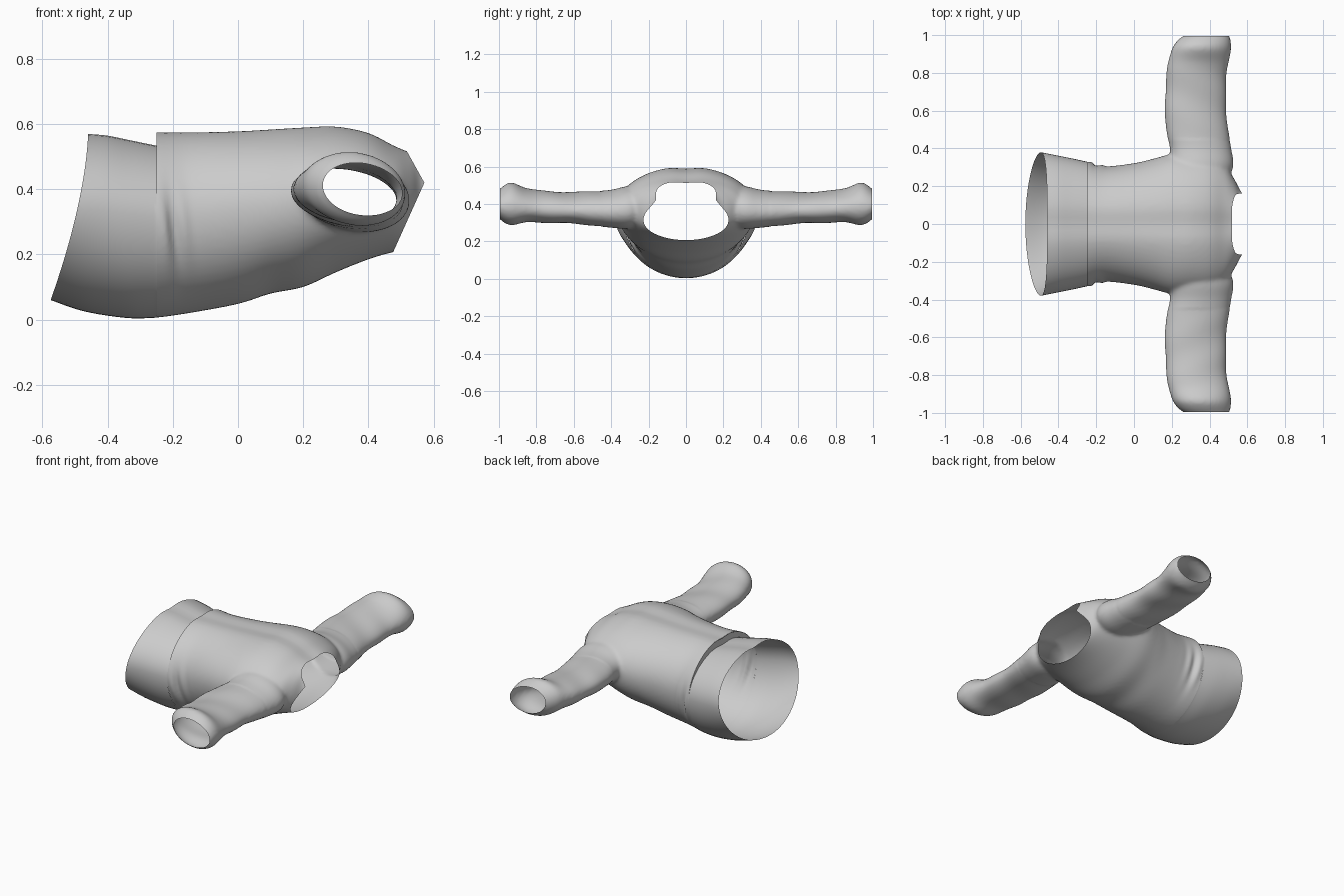
import bpy, bmesh
from math import sin, cos, pi, exp
from mathutils import Vector

if "Cube" in bpy.data.objects:
    bpy.data.objects.remove(bpy.data.objects["Cube"])

N = 64


def smooth_sections(rows, steps=6):
    """Catmull-Rom interpolation through rows of section numbers."""
    out = []
    for i in range(len(rows) - 1):
        a, b, c, d = (rows[max(0, min(len(rows) - 1, i + k))] for k in (-1, 0, 1, 2))
        for s in range(steps):
            t = s / steps
            out.append([0.5 * (2 * q + (r - p) * t + (2 * p - 5 * q + 4 * r - u) * t * t
                               + (3 * q - p - 3 * r + u) * t ** 3)
                        for p, q, r, u in zip(a, b, c, d)])
    return out + [rows[-1]]


def loft(bm, rings, caps):
    loops = [[bm.verts.new(p) for p in ring] for ring in rings]
    for a, b in zip(loops, loops[1:]):
        for i in range(N):
            j = (i + 1) % N
            bm.faces.new((a[i], a[j], b[j], b[i]))
    if caps:
        bm.faces.new(loops[0])
        bm.faces.new(loops[-1])


def body_ring(x_top, x_bottom, w, zc, zt, zb):
    """Egg-shaped section across the body, sheared from x_top to x_bottom."""
    ring = []
    for i in range(N):
        a = 2 * pi * i / N
        y = w * cos(a)
        z = zc + (zt - zc if sin(a) > 0 else zc - zb) * sin(a)
        t = max(0, (zt - z) / (zt - zb))
        if sin(a) > 0:
            z -= 0.012 * exp(-(y / 0.06) ** 2)      # shallow spine groove
        ring.append((x_top + (x_bottom - x_top) * t ** 1.6, y, z))
    return ring


def sleeve_ring(y, x0, x1, z0, z1):
    xc, rx, zc, rz = (x0 + x1) / 2, (x1 - x0) / 2, (z0 + z1) / 2, (z1 - z0) / 2
    return [(xc + rx * cos(a), y, zc + rz * sin(a) - 0.1 * rx * cos(a))
            for a in (2 * pi * i / N for i in range(N))]


def add_object(name, bm):
    bmesh.ops.recalc_face_normals(bm, faces=bm.faces[:])
    mesh = bpy.data.meshes.new(name)
    bm.to_mesh(mesh)
    bm.free()
    for p in mesh.polygons:
        p.use_smooth = True
    obj = bpy.data.objects.new(name, mesh)
    bpy.context.collection.objects.link(obj)
    return obj


# Torso sections: x, half width, z of widest point, top z, bottom z
torso = [(-.31, .335, .32, .584, .004), (-.25, .33, .315, .584, .006),
         (-.15, .306, .32, .584, .02), (0, .322, .34, .587, .048),
         (.1, .345, .35, .592, .08), (.2, .37, .37, .597, .10),
         (.3, .37, .375, .60, .145), (.4, .355, .385, .58, .185),
         (.48, .31, .39, .54, .208), (.53, .24, .38, .522, .213),
         (.57, .175, .36, .515, .213), (.64, .155, .36, .51, .213)]
# Sleeve sections: y, x range, z range
sleeve = [(.2, .22, .47, .29, .47), (.3, .19, .525, .27, .495),
          (.4, .19, .515, .275, .475), (.5, .168, .498, .287, .467),
          (.6, .163, .49, .297, .463), (.75, .168, .488, .302, .468),
          (.85, .18, .50, .303, .485), (.93, .20, .513, .29, .513),
          (.975, .235, .513, .305, .495), (1.0, .27, .505, .325, .475),
          (1.03, .28, .50, .33, .47)]
bm = bmesh.new()
loft(bm, [body_ring(s[0], *s) for s in smooth_sections(torso)], True)
for side in (1, -1):
    loft(bm, [sleeve_ring(side * s[0], *s[1:]) for s in smooth_sections(sleeve)], True)
garment = add_object("torso_and_sleeves", bm)

# Fuse torso and sleeves into one smooth skin
remesh = garment.modifiers.new("fuse", 'REMESH')
remesh.mode = 'VOXEL'
remesh.voxel_size = 0.01
relax = garment.modifiers.new("relax", 'SMOOTH')
relax.factor = 0.5
relax.iterations = 10
fused = bpy.data.meshes.new_from_object(
    garment.evaluated_get(bpy.context.evaluated_depsgraph_get()))
garment.modifiers.clear()

bm = bmesh.new()
bm.from_mesh(fused)
# Soft cloth folds above the waist seam and along the sleeves
bm.normal_update()
moves = []
for v in bm.verts:
    x, y, z = v.co
    waist = exp(-((x + .2) / .05) ** 2 - ((z - .27) / .1) ** 2)
    d = .008 * waist * sin(90 * x + 12 * z)
    if abs(y) > .45:
        d += .002 * sin(30 * abs(y) + 12 * x)
    moves.append((v, v.normal * d))
for v, d in moves:
    v.co += d
# Open the waist, cuffs and the V-shaped neck rim
cuts = [((-.25, 0, 0), (-1, 0, 0)), ((0, .995, 0), (0, 1, 0)), ((0, -.995, 0), (0, -1, 0)),
        ((.572, 0, .42), (.20, 0, -.09)), ((.572, 0, .42), (.09, 0, .05))]
for co, no in cuts:
    bmesh.ops.bisect_plane(bm, geom=bm.verts[:] + bm.edges[:] + bm.faces[:],
                           plane_co=Vector(co), plane_no=Vector(no).normalized(),
                           clear_outer=True)
bm.to_mesh(fused)
bm.free()
for p in fused.polygons:
    p.use_smooth = True
garment.data = fused

# Waistband with slanted open hem and a small seam flange under the torso edge
band = [(-.46, -.575, .38, .34, .577, .06), (-.40, -.47, .365, .335, .572, .025),
        (-.33, -.34, .348, .325, .558, .005), (-.25, -.25, .33, .315, .542, .006)]
rings = [body_ring(*s) for s in smooth_sections(band)]
rings.append(body_ring(-.249, -.249, .33, .315, .582, .006))
bm = bmesh.new()
loft(bm, rings, False)
waistband = add_object("waistband", bm)

# Smooth shading with the seam kept crisp
for obj in (garment, waistband):
    bpy.ops.object.select_all(action='DESELECT')
    obj.select_set(True)
    bpy.context.view_layer.objects.active = obj
    bpy.ops.object.shade_smooth_by_angle(angle=0.8)
